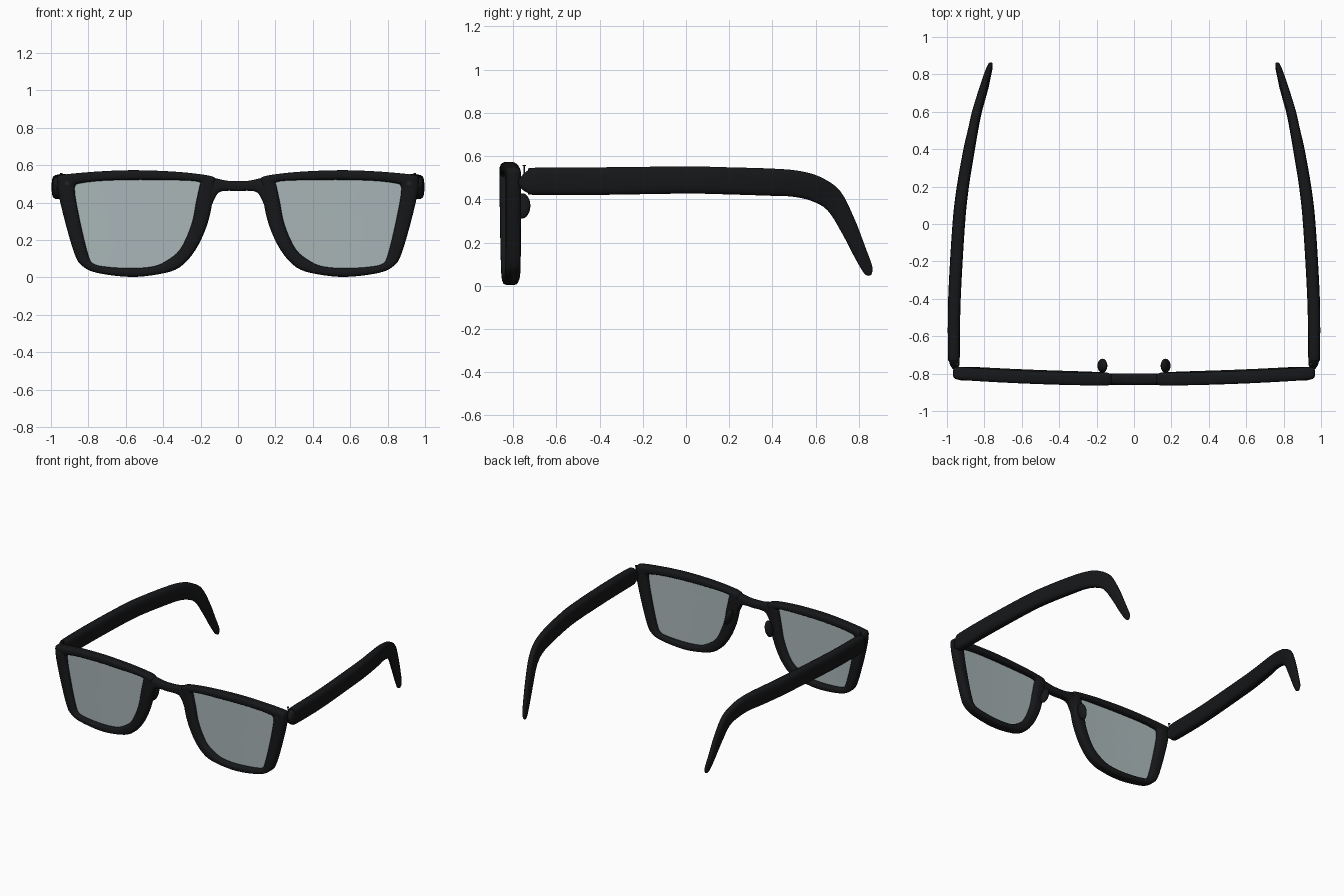
import bpy, bmesh, math
from mathutils import Vector as V, Matrix

if "Cube" in bpy.data.objects:
    bpy.data.objects.remove(bpy.data.objects["Cube"])


def material(name, color):
    m = bpy.data.materials.new(name)
    m.diffuse_color = color
    m.use_nodes = True
    m.node_tree.nodes["Principled BSDF"].inputs["Base Color"].default_value = m.diffuse_color
    return m


BLACK = material("black_acetate", (0.008, 0.0085, 0.0095, 1))
GLASS = material("tinted_glass", (0.40, 0.47, 0.48, 0.6))
METAL = material("dark_metal", (0.012, 0.02, 0.02, 1))


def finish(name, bm, mat, mirror=True):
    """Turn a bmesh into a smooth object, mirrored across x = 0."""
    bmesh.ops.recalc_face_normals(bm, faces=bm.faces)
    me = bpy.data.meshes.new(name)
    for f in bm.faces:
        f.smooth = True
    bm.to_mesh(me)
    bm.free()
    me.set_sharp_from_angle(angle=math.radians(40))
    me.materials.append(mat)
    ob = bpy.data.objects.new(name, me)
    bpy.context.collection.objects.link(ob)
    if mirror:
        ob.modifiers.new("mirror", 'MIRROR').use_mirror_merge = False
    return ob


def spline(rows, steps, closed):
    """Catmull-Rom through rows of numbers."""
    n, out = len(rows), []
    pick = (lambda i: rows[i % n]) if closed else (lambda i: rows[max(0, min(n - 1, i))])
    for i in range(n if closed else n - 1):
        quad = list(zip(pick(i - 1), pick(i), pick(i + 1), pick(i + 2)))
        for s in range(steps):
            t = s / steps
            out.append([b + 0.5 * t * (c - a + t * (2*a - 5*b + 4*c - d + t * (3*(b - c) + d - a)))
                        for a, b, c, d in quad])
    if not closed:
        out.append(list(rows[-1]))
    return out


def loft(name, sections, closed=False, power=0.6, sides=16, mirror=True):
    """Skin rounded-rectangle sections given as (centre, half axis a, half axis b)."""
    bm = bmesh.new()
    rings = []
    for c, a, b in sections:
        ring = []
        for k in range(sides):
            w = math.tau * (k + 0.5) / sides
            u, v = (math.copysign(abs(q) ** power, q) for q in (math.cos(w), math.sin(w)))
            ring.append(bm.verts.new(c + a * u + b * v))
        rings.append(ring)
    for i in range(len(rings) if closed else len(rings) - 1):
        r, s = rings[i], rings[(i + 1) % len(rings)]
        for k in range(sides):
            j = (k + 1) % sides
            bm.faces.new((r[k], r[j], s[j], s[k]))
    if not closed:
        bm.faces.new(rings[0])
        bm.faces.new(rings[-1])
    return finish(name, bm, BLACK, mirror)


def front_y(x, z):
    """Wrap and tilt of the front."""
    return -0.83 + 0.036 * x * x + 0.012 * (0.5 - z)


# Rim outline: outer x, z and inner x, z
RIM = [(.125, .535, .205, .508), (.20, .552, .25, .517), (.35, .567, .38, .521),
       (.56, .574, .57, .522), (.75, .567, .74, .516), (.92, .552, .845, .503),
       (.964, .54, .869, .49), (.967, .50, .872, .46), (.955, .42, .862, .39),
       (.915, .26, .833, .25), (.872, .12, .80, .12), (.837, .065, .775, .075),
       (.76, .026, .71, .058), (.58, .003, .575, .05), (.42, .018, .46, .058),
       (.31, .055, .39, .085), (.225, .15, .31, .15), (.165, .28, .25, .28),
       (.137, .40, .225, .40), (.124, .50, .207, .485)]
rim = spline(RIM, 4, True)
sections = []
for ox, oz, ix, iz in rim:
    o, i = V((ox, front_y(ox, oz), oz)), V((ix, front_y(ix, iz), iz))
    sections.append(((o + i) / 2, (o - i) / 2, V((0, 0.035, 0))))
loft("rim", sections, closed=True)

# Lens: concentric rings following the wrap, edge tucked into the rim
bm = bmesh.new()
cx, cz = 0.56, 0.29
rings = []
for s in (1.03, 0.7, 0.35):
    pts = [(cx + (r[2] - cx) * s, cz + (r[3] - cz) * s) for r in rim]
    rings.append([bm.verts.new((x, front_y(x, z), z)) for x, z in pts])
centre = bm.verts.new((cx, front_y(cx, cz), cz))
n = len(rim)
for k in range(n):
    j = (k + 1) % n
    for a, b in zip(rings, rings[1:]):
        bm.faces.new((a[k], a[j], b[j], b[k]))
    bm.faces.new((rings[-1][k], rings[-1][j], centre))
finish("lens", bm, GLASS)

# Bridge: x, top z, bottom z
half = [(0, .515, .461), (.06, .518, .463), (.11, .529, .447), (.15, .535, .36)]
bridge = spline([(-x, t, b) for x, t, b in half[:0:-1]] + half, 4, False)
loft("bridge", [(V((x, -0.83, (t + b) / 2)), V((0, 0, (t - b) / 2)), V((0, 0.03, 0)))
                for x, t, b in bridge], mirror=False)

# Temple arm: top y, z, bottom y, z, centre x, half thickness
ARM = [(-.776, .488, -.776, .468, .957, .012), (-.755, .515, -.755, .443, .958, .025),
       (-.73, .536, -.73, .428, .961, .029), (-.70, .547, -.70, .42, .963, .032),
       (-.4, .549, -.4, .42, .96, .034),
       (0, .553, 0, .426, .937, .034), (.2, .549, .2, .422, .915, .033),
       (.4, .543, .39, .416, .882, .031), (.52, .533, .49, .412, .86, .027),
       (.62, .505, .577, .393, .840, .025), (.713, .44, .655, .348, .815, .022),
       (.78, .31, .723, .24, .795, .02), (.83, .18, .778, .135, .78, .016),
       (.862, .09, .822, .06, .768, .012), (.858, .05, .845, .046, .764, .006)]
sections = []
for ty, tz, by, bz, x, h in spline(ARM, 4, False):
    t, b = V((x, ty, tz)), V((x, by, bz))
    sections.append(((t + b) / 2, (t - b) / 2, V((h, 0, 0))))
loft("temple_arm", sections)

# Nose pad, lower end splayed outwards
bm = bmesh.new()
place = (Matrix.Translation((0.169, -0.758, 0.37)) @ Matrix.Rotation(math.radians(-14), 4, 'Y')
         @ Matrix.Diagonal((0.023, 0.038, 0.06, 1)))
bmesh.ops.create_uvsphere(bm, u_segments=20, v_segments=12, radius=1, matrix=place)
finish("nose_pad", bm, BLACK)


def pin(name, center, radius, length, tilt=0.0):
    """Short metal cylinder, tilted about x."""
    bm = bmesh.new()
    place = Matrix.Translation(center) @ Matrix.Rotation(tilt, 4, 'X')
    bmesh.ops.create_cone(bm, cap_ends=True, segments=16, radius1=radius,
                          radius2=radius, depth=length, matrix=place)
    finish(name, bm, METAL)


# Hinge pin with its head, and front rivet
pin("hinge_pin", (0.945, -0.749, 0.50), 0.003, 0.11)
pin("hinge_pin_head", (0.945, -0.749, 0.556), 0.008, 0.004)
pin("rivet", (0.915, front_y(0.915, 0.505) - 0.03, 0.505), 0.012, 0.014, math.pi / 2)
